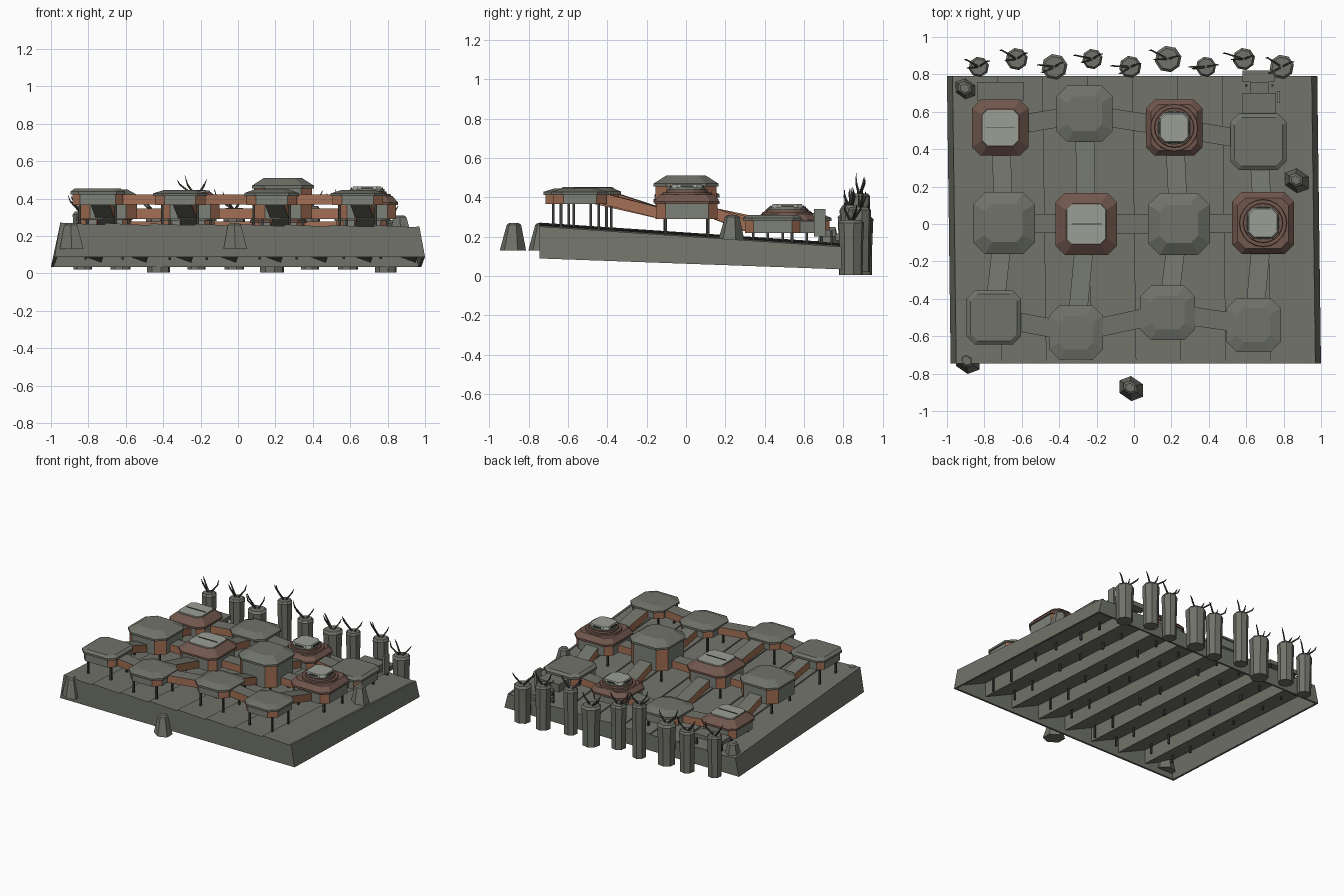
import bpy, bmesh, math, random
from mathutils import Vector

random.seed(4)
cube = bpy.data.objects.get("Cube")
if cube:
    bpy.data.objects.remove(cube)


def material(name, r, g, b):
    m = bpy.data.materials.new(name)
    m.use_nodes = True
    m.diffuse_color = (r, g, b, 1)
    m.node_tree.nodes["Principled BSDF"].inputs["Base Color"].default_value = (r, g, b, 1)
    return m


STONE = material("grey stone", .162, .17, .142)
PANEL = material("grey panel", .2, .22, .185)
LIGHT = material("pale skylight", .32, .345, .3)
ORANGE = material("terracotta", .37, .16, .09)
BROWN = material("brown roof", .165, .095, .075)
DARK = material("dark metal", .045, .048, .04)


def finish(bm, name, mats, rule=None):
    bmesh.ops.recalc_face_normals(bm, faces=bm.faces)
    bm.normal_update()
    if rule:
        for f in bm.faces:
            f.material_index = rule(f)
    mesh = bpy.data.meshes.new(name)
    bm.to_mesh(mesh)
    bm.free()
    for m in mats:
        mesh.materials.append(m)
    ob = bpy.data.objects.new(name, mesh)
    bpy.context.collection.objects.link(ob)
    return ob


def loft(name, rings, mats, rule=None):
    """Skin a stack of closed rings and cap both ends."""
    bm = bmesh.new()
    loops = [[bm.verts.new(p) for p in ring] for ring in rings]
    for a, b in zip(loops, loops[1:]):
        for i in range(len(a)):
            j = (i + 1) % len(a)
            bm.faces.new((a[i], a[j], b[j], b[i]))
    bm.faces.new(loops[0])
    bm.faces.new(loops[-1])
    return finish(bm, name, mats, rule)


def octo(x, y, z, h, cut=.3):
    """Square of half size h with cut corners."""
    c = h * (1 - cut)
    pts = [(h, -c), (h, c), (c, h), (-c, h), (-h, c), (-h, -c), (-c, -h), (c, -h)]
    return [(x + u, y + v, z) for u, v in pts]


def ring(x, y, z, r, n, turn=0, squash=1):
    pts = []
    for i in range(n):
        a = math.tau * i / n
        u, v = r * math.cos(a), r * squash * math.sin(a)
        pts.append((x + u * math.cos(turn) - v * math.sin(turn),
                    y + u * math.sin(turn) + v * math.cos(turn), z))
    return pts


def beam(name, a, b, w, h, mats, rule=None, taper=1):
    """Rectangular bar between two points."""
    a, b = Vector(a), Vector(b)
    d = b - a
    side = d.cross(Vector((0, 0, 1)))
    if side.length < 1e-5:
        side = Vector((1, 0, 0))
    side.normalize()
    up = side.cross(d).normalized()

    def section(p, s):
        return [p + side * u * w * s / 2 + up * v * h * s / 2
                for u, v in ((-1, -1), (1, -1), (1, 1), (-1, 1))]
    return loft(name, [section(a, 1), section(b, taper)], mats, rule)


def box(name, x0, x1, y0, y1, z0, z1, mats):
    return loft(name, [[(x0, y0, z), (x1, y0, z), (x1, y1, z), (x0, y1, z)]
                       for z in (z0, z1)], mats)


# Sloping ground: wedge strips, each deep along its right edge
FRONT, BACK = -.745, .79


def top_z(x, y):
    return .21 - .067 * y - .008 * x


def base_z(y):
    return .0625 - .036 * y


STRIPS = 8
WIDTH = 1.92 / STRIPS
for i in range(STRIPS):
    xl = -.96 + i * WIDTH
    xr = xl + WIDTH
    ends = []
    for y, low, high in ((FRONT, .03, .14), (BACK, .024, .11)):
        s = -.013 * y
        ends.append([(xl + s, y, base_z(y) + high), (xr + s, y, base_z(y) + low),
                     (xr + s, y, top_z(xr, y) - .006), (xl + s, y, top_z(xl, y) + .004)])
    loft("ground_strip", ends, [STONE])

# Outer walls, leaning in towards the top
for side in (-1, 1):
    ends = []
    for y in (FRONT, BACK):
        s = -.013 * y
        ends.append([(side * .99 + s, y, base_z(y)), (side * .975 + s, y, base_z(y)),
                     (side * .945 + s, y, top_z(side, y)), (side * .96 + s, y, top_z(side, y))])
    loft("side_wall", ends, [STONE])
for name, y, depth in (("front_wall", FRONT, .015), ("back_wall", BACK, -.015)):
    s = -.013 * y
    loft(name, [[(side * .99 + s, y, base_z(y)), (side * .96 + s, y, top_z(side, y) - .004),
                 (side * .96 + s, y + depth, top_z(side, y) - .004),
                 (side * .99 + s, y + depth, base_z(y))] for side in (-1, 1)], [STONE])

# Pods: x, y, half size, floor, eave, top, roof style
PODS = {
    "A": (-.75, -.5, .145, .365, .438, .453, "flat"),
    "B": (-.31, -.58, .145, .365, .428, .445, "hip"),
    "C": (.18, -.475, .145, .365, .43, .45, "hip"),
    "D": (.64, -.54, .145, .365, .428, .445, "hip"),
    "E": (-.695, .005, .165, .29, .415, .45, "hip"),
    "F": (-.255, 0, .165, .29, .39, .435, "sky"),
    "G": (.24, 0, .165, .29, .47, .51, "hip"),
    "H": (.69, .005, .165, .29, .38, .415, "dome"),
    "I": (-.715, .515, .15, .22, .3, .345, "sky"),
    "J": (-.265, .59, .15, .22, .295, .32, "hip"),
    "K": (.215, .515, .15, .22, .285, .315, "dome"),
    "L": (.665, .44, .15, .22, .295, .31, "flat"),
}
INNER = {"flat": .86, "hip": .62, "sky": .66, "dome": .82}


def corner_rule(f):
    n = f.normal
    return 1 if abs(n.x) > .2 and abs(n.y) > .2 else 0


for x, y, h, floor, eave, top, style in PODS.values():
    wall = h - .01
    cut = .38 if style == "hip" else .3
    loft("pod_walls", [octo(x, y, floor, wall, cut), octo(x, y, eave, wall, cut)],
         [PANEL, ORANGE], corner_rule)
    inner = h * INNER[style]
    roof = STONE if style in ("flat", "hip") else BROWN
    loft("pod_roof", [octo(x, y, eave - .015, h, cut), octo(x, y, eave, h, cut),
                      octo(x, y, top, inner, cut)], [roof])
    if style == "sky":
        loft("skylight", [octo(x, y, top - .005, inner * .97, .25),
                          octo(x, y, top + .008, inner * .95, .25)], [LIGHT])
        box("skylight_slot", x - .08, x + .08, y - .002, y + .002, top, top + .012, [DARK])
    if style == "dome":
        loft("lower_disc", [ring(x, y, top - .01, .13, 20), ring(x, y, top + .01, .125, 20)],
             [BROWN])
        loft("upper_disc", [ring(x, y, top, .108, 20), ring(x, y, top + .024, .104, 20)],
             [BROWN])
        loft("dome_drum", [ring(x, y, top, .092, 16), ring(x, y, top + .036, .092, 16)],
             [PANEL])
        loft("dome_cap", [octo(x, y, top + .034, .082, .35), octo(x, y, top + .05, .074, .35)],
             [LIGHT])
        for u, v in ((1, 0), (-1, 0), (0, 1), (0, -1)):
            w, d = .003 + .03 * abs(v), .003 + .03 * abs(u)
            cx, cy = x + u * .083, y + v * .083
            box("dome_vent", cx - w, cx + w, cy - d, cy + d, top + .035, top + .044, [DARK])
    # Stilts
    for u in (-1, 1):
        for v in (-1, 1):
            px, py = x + u * h * .66, y + v * h * .66
            beam("stilt", (px, py, base_z(py) + .035), (px, py, floor + .01), .013, .013, [DARK])

# Covered bridges between neighbouring pods
LINKS = "AB BC CD EF FG GH IJ JK KL AE BF CG DH EI FJ GK HL"


def bridge_rule(f):
    return 1 if abs(f.normal.z) > .5 else 0


for a, b in LINKS.split():
    ends = []
    for p, q in ((PODS[a], PODS[b]), (PODS[b], PODS[a])):
        d = Vector((q[0] - p[0], q[1] - p[1], 0)).normalized() * (p[2] - .03)
        ends.append(Vector((p[0], p[1], p[3] + .03)) + d)
    beam("bridge", ends[0], ends[1], .1, .055, [ORANGE, STONE], bridge_rule)

# Rear decks
box("rear_deck", -.84, -.59, .66, .76, .22, .25, [STONE])
box("landing", .58, .76, .58, .7, .22, .28, [STONE])
box("landing_neck", .62, .72, .7, .76, .2, .235, [STONE])
box("landing_step", .58, .75, .76, .82, .18, .215, [STONE])
box("landing_post", .765, .78, .65, .71, .2, .34, [PANEL])
for x in (-.82, -.61, .6, .74):
    beam("deck_post", (x, .74, .12), (x, .74, .23), .012, .012, [DARK])

# Boulders: tapered, leaning six-sided stones
for x, y, z, tall in ((-.9, .72, .12, .13), (.87, .23, .18, .13),
                      (-.89, -.735, .13, .14), (-.015, -.88, .13, .14)):
    loft("boulder", [ring(x, y, z, .077, 6, -.6, .82),
                     ring(x - .005, y + .005, z + tall * .93, .043, 6, -.6, .8),
                     ring(x - .005, y + .005, z + tall, .028, 6, -.6, .8)], [STONE])

# Row of trunks with bare twigs along the back
RADII = (.055, .06, .07, .055, .06, .072, .055, .06, .066)
HEIGHTS = (.31, .31, .31, .4, .33, .3, .34, .33, .28)
for i, (r, tall) in enumerate(zip(RADII, HEIGHTS)):
    x = -.83 + i * .2025
    y = .84 if i % 2 == 0 else .882
    z = .005 if r > .062 else .02
    loft("trunk", [ring(x, y, z, r * .9, 8, .2), ring(x, y, z + tall * .5, r * .92, 8, .2),
                   ring(x, y, z + tall - .015, r, 8, .2), ring(x, y, z + tall, r * .8, 8, .2)],
         [STONE])
    for ang, reach in ((2.8, .09), (3.5, .06), (.3, .05)):
        ang += random.uniform(-.35, .35)
        out = reach * random.uniform(.8, 1.2)
        root = Vector((x, y, z + tall - .015))
        bend = root + Vector((math.cos(ang) * out, math.sin(ang) * out, .07))
        tip = bend + Vector((math.cos(ang) * .015, 0, random.uniform(.02, .05)))
        beam("twig", root, bend, .011, .011, [DARK], None, .7)
        beam("twig_tip", bend, tip, .008, .008, [DARK], None, .3)
